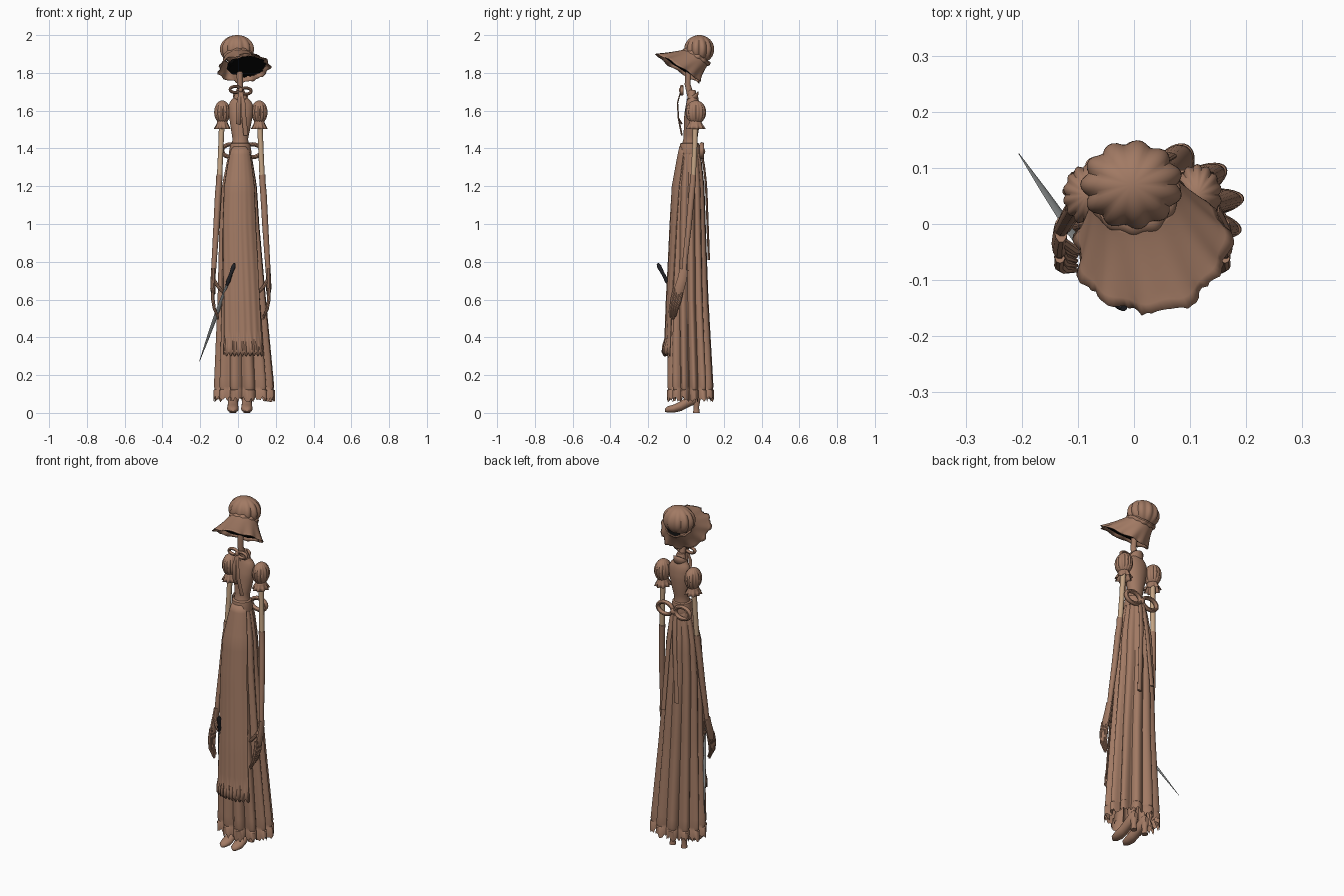
import bpy, bmesh, math, random
from math import sin, cos, pi, tau
from mathutils import Vector as V

random.seed(4)
cube = bpy.data.objects.get("Cube")
if cube:
    bpy.data.objects.remove(cube, do_unlink=True)
made = []


def material(name, r, g, b):
    m = bpy.data.materials.new(name)
    m.use_nodes = True
    m.diffuse_color = (r, g, b, 1)
    m.node_tree.nodes["Principled BSDF"].inputs["Base Color"].default_value = (r, g, b, 1)
    return m


CLOTH = material("dusty_brown_cloth", 0.36, 0.195, 0.127)
SKIN = material("pale_tan_skin", 0.55, 0.37, 0.23)
VOID = material("black_shadow", 0.003, 0.003, 0.003)
STEEL = material("grey_steel", 0.2, 0.21, 0.21)
GRIP = material("dark_grip", 0.025, 0.025, 0.03)


def finish(name, bm, mat, thick=0):
    bmesh.ops.recalc_face_normals(bm, faces=bm.faces)
    me = bpy.data.meshes.new(name)
    bm.to_mesh(me)
    bm.free()
    me.materials.append(mat)
    ob = bpy.data.objects.new(name, me)
    bpy.context.collection.objects.link(ob)
    if thick:
        ob.modifiers.new("thickness", "SOLIDIFY").thickness = thick
    made.append(ob)
    return ob


def loft(name, rings, mat, around=True, along=False, caps=True, thick=0):
    """Skin a list of equal point rows; around closes each row, along joins last to first."""
    bm = bmesh.new()
    rows = [[bm.verts.new(p) for p in ring] for ring in rings]
    n = len(rows[0])
    pairs = list(zip(rows, rows[1:])) + ([(rows[-1], rows[0])] if along else [])
    for a, b in pairs:
        for i in range(n if around else n - 1):
            j = (i + 1) % n
            bm.faces.new((a[i], a[j], b[j], b[i]))
    if caps and around and not along:
        bm.faces.new(rows[0])
        bm.faces.new(rows[-1])
    return finish(name, bm, mat, thick)


def tube(name, pts, radii, mat, flat=1.0, n=10, along=False):
    """Round or flattened tube through points; flat scales the depth axis."""
    pts = [V(p) for p in pts]
    k = len(pts)
    rings = []
    for i, p in enumerate(pts):
        before = pts[i - 1] if i or along else p
        after = pts[(i + 1) % k] if i < k - 1 or along else p
        d = (after - before).normalized()
        a = d.cross(V((0, 1, 0))).normalized()
        b = d.cross(a)
        r = radii[i] if isinstance(radii, (list, tuple)) else radii
        rings.append([p + a * r * cos(t * tau / n) + b * r * flat * sin(t * tau / n) for t in range(n)])
    return loft(name, rings, mat, along=along)


def ball(name, centre, radii, mat, lobes=0, depth=0.0):
    """Ellipsoid with optional gathered pleats."""
    bm = bmesh.new()
    bmesh.ops.create_uvsphere(bm, u_segments=64, v_segments=24, radius=1)
    for v in bm.verts:
        rho = math.hypot(v.co.x, v.co.y)
        fold = abs(sin(lobes / 2 * math.atan2(v.co.y, v.co.x))) if lobes else 1
        s = 1 - depth * (1 - fold) * rho
        v.co = V((v.co.x * s * radii[0], v.co.y * s * radii[1], v.co.z * radii[2])) + V(centre)
    return finish(name, bm, mat)


def lerp_rows(table, z):
    """Interpolate rows of (z, ...) sorted from high to low."""
    for a, b in zip(table, table[1:]):
        if z >= b[0]:
            t = min(1, max(0, (a[0] - z) / (a[0] - b[0])))
            return [p + (q - p) * t for p, q in zip(a[1:], b[1:])]
    return table[-1][1:]


def ellipse(cx, cy, rx, ry, z, n=32):
    return [V((cx + rx * cos(i * tau / n), cy + ry * sin(i * tau / n), z)) for i in range(n)]


# Skirt shape: height, centre x, centre y, half width, half depth
SKIRT = [(1.42, .012, .018, .046, .045), (1.35, .01, .02, .066, .062),
         (1.2, .007, .015, .094, .084), (1.0, .007, .013, .107, .093),
         (0.6, .02, .013, .13, .108), (0.07, .034, .025, .167, .127)]


def skirt_ring(z, scale=1.0, ragged=0.0, n=144):
    cx, cy, rx, ry = lerp_rows(SKIRT, z)
    depth = 0.08 + 0.17 * (1.42 - z) / 1.35
    ring = []
    for i in range(n):
        a = i * tau / n
        s = scale * (1 - depth * (1 - abs(sin(6 * a + 0.4 + 0.25 * sin(2 * a)))))
        ring.append(V((cx + rx * s * cos(a), cy + ry * s * sin(a), z - ragged * random.random())))
    return ring


# Pleated skirt with a torn hem, and a petticoat within
heights = [1.42 - 1.28 * i / 28 for i in range(29)]
rings = [skirt_ring(z) for z in heights]
rings += [skirt_ring(.125, .97), skirt_ring(.12, 1.01), skirt_ring(.09, 1.0, .035)]
loft("skirt", rings, CLOTH, caps=False)
loft("petticoat", [skirt_ring(.5, .88), skirt_ring(.16, .86), skirt_ring(.12, .92, .03)], CLOTH, caps=False)

# Apron over the front, ending in a ruffle
rows = []
for k in range(27):
    z = 1.41 - 1.1 * k / 26
    drop = (1.41 - z) / 1.1
    cx, cy, rx, ry = lerp_rows(SKIRT, z)
    ruffle = 0.008 if z < .37 else 0
    row = []
    for i in range(49):
        u = i / 24 - 1
        x = u * rx * (.9 - .23 * drop) * (1.03 if ruffle else 1)
        y = cy - (ry + .006 + .012 * drop ** 3) * math.sqrt(1 - (x / rx / 1.05) ** 2)
        y -= ruffle * (1 + sin(i * 1.3)) * .7 + .002 * sin(i * .8) * drop
        row.append(V((cx + x, y, z + (.012 * sin(i * 1.3) if k == 26 else 0))))
    rows.append(row)
loft("apron", rows, CLOTH, around=False, thick=.004)

# Bodice, sash, collar and neck
BODICE = [(1.71, .012, .03, .02, .02), (1.67, .013, .034, .036, .026), (1.64, .015, .037, .064, .036),
          (1.58, .015, .034, .064, .043), (1.52, .014, .03, .054, .041),
          (1.45, .012, .023, .041, .037), (1.39, .012, .018, .05, .047)]
loft("bodice", [ellipse(*lerp_rows(BODICE, 1.71 - .02 * i), 1.71 - .02 * i) for i in range(17)], CLOTH)
loft("sash", [ellipse(.012, .019, r, r - .002, z) for r, z in
              ((.045, 1.43), (.052, 1.425), (.06, 1.38), (.058, 1.37))], CLOTH)
collar = []
for r, lift in ((.036, 0), (.034, .5), (.038, 1)):
    collar.append([V((.013 + r * cos(a), .034 + r * .8 * sin(a), 1.655 + lift * (.025 + .022 * sin(a))))
                   for a in [i * tau / 32 for i in range(32)]])
loft("collar", collar, CLOTH, caps=False, thick=.003)
tube("neck", [(.012, .03, 1.66), (.01, .008, 1.74), (.008, .02, 1.89)], [.02, .016, .017], CLOTH)


def loop(name, centre, rx, rz, r, flat):
    pts = [(centre[0] + rx * cos(a), centre[1], centre[2] + rz * sin(a))
           for a in [i * tau / 20 for i in range(20)]]
    tube(name, pts, r, CLOTH, flat, along=True)


for side, s in (("left", 1), ("right", -1)):
    # Puffed sleeve with a frilled cuff
    cx = .015 + s * .098
    ball(side + "_puff_sleeve", (cx, .052, 1.592), (.044, .055, .062), CLOTH, 14, .12)
    cuff = []
    for r, z, w in ((.026, 1.55, 0), (.028, 1.535, 0), (.034, 1.52, .08), (.04, 1.503, .14)):
        cuff.append([V((cx + r * (1 + w * sin(9 * a)) * cos(a), .05 + 1.2 * r * (1 + w * sin(9 * a)) * sin(a), z))
                     for a in [i * tau / 72 for i in range(72)]])
    loft(side + "_sleeve_cuff", cuff, CLOTH, caps=False, thick=.002)

    # Bare upper arm, long glove and hand
    def at(x, y, z):
        return (.015 + s * x, y, z)
    tube(side + "_upper_arm", [at(.1, .05, 1.55), at(.106, .046, 1.4), at(.113, .038, 1.24)], [.015, .014, .014], SKIN)
    tube(side + "_glove", [at(.113, .038, 1.26), at(.115, .036, 1.22), at(.12, .03, 1.16), at(.13, .014, .98),
                           at(.14, -.004, .82), at(.145, -.01, .74)], [.017, .016, .017, .016, .014, .013], CLOTH)
    tube(side + "_palm", [at(.145, -.01, .76), at(.147, -.02, .71), at(.148, -.035, .66), at(.146, -.042, .63)],
         [.012, .013, .014, .011], CLOTH, 2)
    for f in range(4):
        o = (f - 1.5) * .014
        tip = .49 + .012 * abs(f - 1.4)
        tube(side + "_finger", [at(.147, -.04 + o, .66), at(.148, -.053 + o, .6), at(.14, -.064 + o * .8, .55),
                                at(.118, -.07 + o * .6, tip)], [.009, .0095, .008, .004], CLOTH, n=8)
    tube(side + "_thumb", [at(.145, -.03, .71), at(.122, -.046, .67), at(.1, -.05, .645), at(.088, -.05, .64)],
         [.009, .009, .008, .004], CLOTH, n=8)

    # Neck bow and back bow halves
    loop(side + "_neck_bow_loop", (.014 + s * .028, -.022, 1.708 - .004 * s), .028, .016, .008, 1.3)
    loop(side + "_back_bow_loop", (.02 + s * .056, .084, 1.388), .048, .034, .011, 1.2)
    tube(side + "_neck_ribbon", [(.014, -.026, 1.71), (.016 + s * .012, -.045, 1.64), (.018 + s * .014, -.04, 1.56),
                                 (.022 + s * .02, -.022, 1.5 - s * .03)], [.008, .011, .012, .013], CLOTH, .35)
    tail = []
    for i in range(8):
        z = 1.38 - (.54 + s * .03) * i / 7
        _, cy, _, ry = lerp_rows(SKIRT, z)
        tail.append((.02 + s * (.008 + .005 * i), cy + ry + .008, z))
    tube(side + "_sash_tail", tail, .014, CLOTH, .45)

    # Heeled shoe and leg
    x = .01 + s * .037
    shoe = []
    for y, w, low, top in ((-.112, .008, .006, .02), (-.1, .022, .002, .034), (-.065, .031, .001, .044),
                           (-.025, .028, .01, .064), (.025, .025, .036, .1), (.06, .023, .048, .115),
                           (.074, .012, .058, .1)):
        mid, half = (low + top) / 2, (top - low) / 2
        shoe.append([V((x + w * cos(i * tau / 16), y, mid + half * sin(i * tau / 16))) for i in range(16)])
    loft(side + "_shoe", shoe, CLOTH)
    loft(side + "_shoe_heel", [ellipse(x, .055, r, r, z, 12) for r, z in ((.018, 0), (.014, .03), (.021, .065))], CLOTH)
    tube(side + "_leg", [(x, .04, .08), (x, .035, .3), (x, .025, .7)], [.022, .026, .03], CLOTH)

ball("neck_bow_knot", (.014, -.028, 1.71), (.011, .01, .013), CLOTH)
ball("back_bow_knot", (.02, .088, 1.385), (.016, .014, .018), CLOTH)

# Bonnet: gathered crown, gathered band and flared ragged brim
ball("bonnet_crown", (-.004, .07, 1.925), (.092, .08, .075), CLOTH, 11, .13)
axis = V((.1, -.54, -.83)).normalized()
across = V((1, 0, .12)).normalized()
rise = across.cross(axis).normalized()
back, rim = V((0, .057, 1.885)), V((.032, -.043, 1.825))


def brim_ring(t, radius, wave, ragged=0.0, shift=0.0, n=96):
    c = back.lerp(rim, t) + across * shift
    ring = []
    for i in range(n):
        a = i * tau / n
        r = radius + wave * (sin(11 * a) + .6 * sin(5 * a + 1)) + ragged * random.uniform(-.5, .5)
        ring.append(c + (across * cos(a) + rise * sin(a)) * r + axis * wave * .6 * cos(7 * a))
    return ring


rings = [brim_ring(k / 10, .074 + .062 * (k / 10) ** 1.2, .005 * (k / 10) ** 2) for k in range(10)]
rings.append(brim_ring(1, .137, .006, .008))
loft("bonnet_brim", rings, CLOTH, caps=False, thick=.003)
loft("bonnet_band", [brim_ring(t, r, .002) for t, r in ((-.12, .07), (-.05, .079), (.05, .08), (.12, .076))], CLOTH, caps=False)

# Dark hollow inside the bonnet
loft("bonnet_hollow", [brim_ring(.78, .085, .002), brim_ring(.9, .096, .002, .012, .02),
                       brim_ring(.92, .03, 0, 0, .02)], VOID)

# Long blade held in the right hand
tip, butt = V((-.205, .125, .27)), V((-.018, -.15, .79))


def along_knife(t):
    return tip.lerp(butt, t)


tube("blade", [along_knife(t) for t in (0, .25, .5, .62, .8)], [.001, .007, .011, .009, .006], STEEL, .5, 8)
tube("knife_handle", [along_knife(t) for t in (.78, .82, .9, .97, 1)], [.007, .011, .009, .012, .006], GRIP, n=10)

# Smooth shading with sharp creases kept
bpy.ops.object.select_all(action="DESELECT")
for ob in made:
    ob.select_set(True)
bpy.context.view_layer.objects.active = made[0]
bpy.ops.object.shade_smooth_by_angle(angle=math.radians(40))
